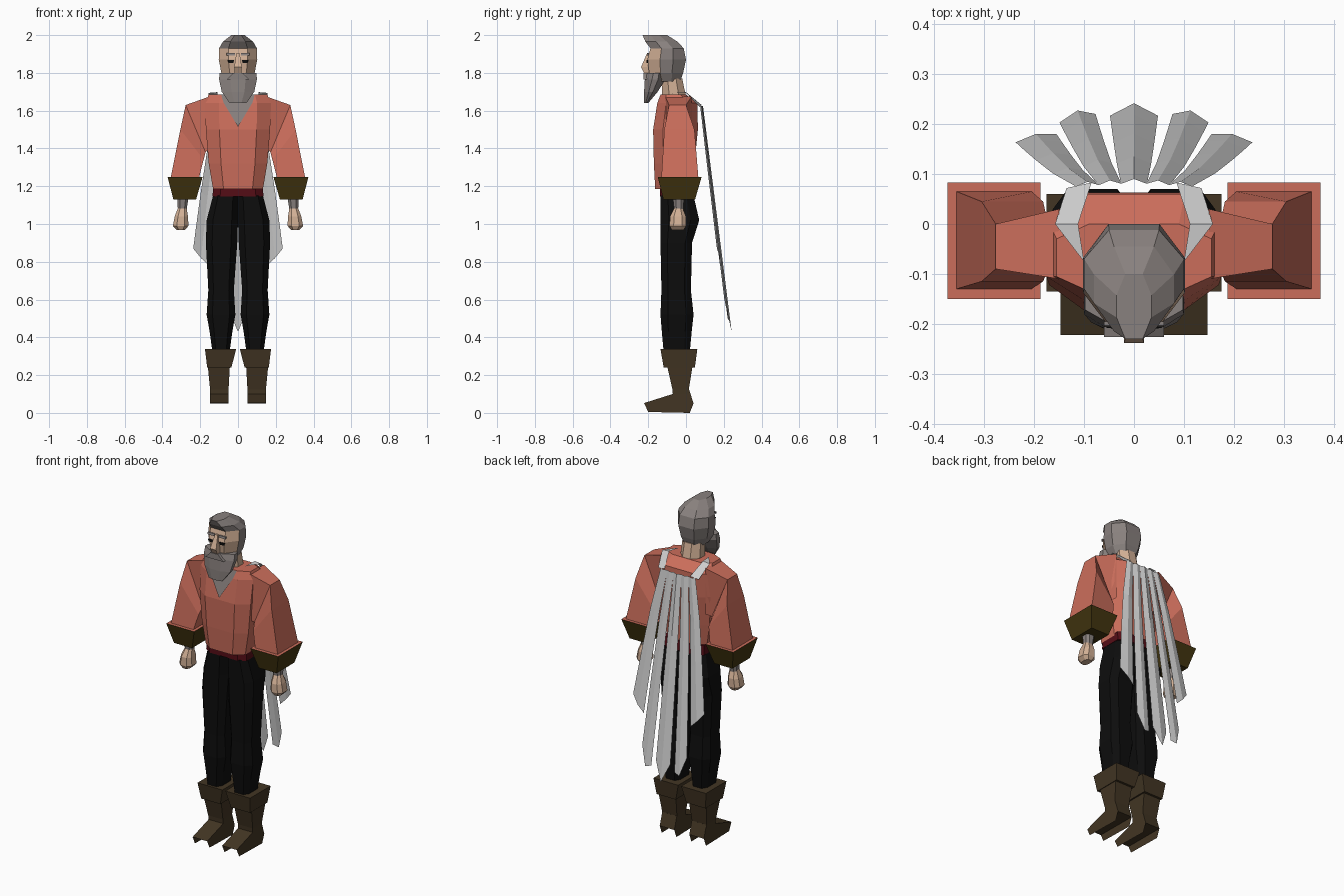
import bpy, bmesh
from mathutils import Vector

if "Cube" in bpy.data.objects:
    bpy.data.objects.remove(bpy.data.objects["Cube"])

def mat(name, r, g, b):
    m = bpy.data.materials.new(name)
    m.diffuse_color = (r, g, b, 1)
    m.use_nodes = True
    m.node_tree.nodes["Principled BSDF"].inputs["Base Color"].default_value = m.diffuse_color
    return m

RED = mat("shirt red", .60, .155, .105)
SKIN = mat("skin", .64, .43, .30)
HAIR = mat("hair grey", .25, .22, .21)
CAPE = mat("cape pale grey", .62, .62, .62)
OLIVE = mat("cuff olive", .055, .036, .005)
BOOT = mat("boot brown", .055, .036, .017)
BLACK = mat("trouser black", .004, .004, .004)
BELT = mat("belt dark red", .09, .004, .008)

def make(name, verts, faces, mats, rule=None):
    """Mesh object; rule(centre, normal) picks the material slot of a face."""
    bm = bmesh.new()
    vs = [bm.verts.new(v) for v in verts]
    for f in faces:
        bm.faces.new([vs[i] for i in f])
    bmesh.ops.recalc_face_normals(bm, faces=bm.faces)
    bm.normal_update()
    if rule:
        for f in bm.faces:
            f.material_index = rule(f.calc_center_median(), f.normal)
    me = bpy.data.meshes.new(name)
    bm.to_mesh(me)
    bm.free()
    for m in mats:
        me.materials.append(m)
    ob = bpy.data.objects.new(name, me)
    bpy.context.collection.objects.link(ob)
    return ob

def ring(z, x0, x1, y0, y1, c=0, d=None):
    """Rectangle, or octagon when the corner fractions c (x) and d (y) are given."""
    if not c:
        return [(x0, y0, z), (x1, y0, z), (x1, y1, z), (x0, y1, z)]
    a, b = (x1 - x0) / 2 * c, (y1 - y0) * (d or c / 2)
    return [(x0 + a, y0, z), (x1 - a, y0, z), (x1, y0 + b, z), (x1, y1 - b, z),
            (x1 - a, y1, z), (x0 + a, y1, z), (x0, y1 - b, z), (x0, y0 + b, z)]

def loft(name, rings, mats, s=1, caps=True, closed=True, rule=None):
    n = len(rings[0])
    verts = [(s * x, y, z) for r in rings for x, y, z in r]
    faces = []
    for k in range(len(rings) - 1):
        for i in range(n if closed else n - 1):
            j = (i + 1) % n
            faces.append((k*n + i, k*n + j, k*n + n + j, k*n + n + i))
    if caps and closed:
        faces += [tuple(range(n)), tuple(range(len(verts) - n, len(verts)))]
    return make(name, verts, faces, mats, rule)

def sym(rows, c, d=None):
    return [ring(z, -w, w, y0, y1, c, d) for z, w, y0, y1 in rows]

# head: hair with the front lower faces as skin
loft("head", sym([(1.755, .065, -.17, -.03), (1.80, .088, -.195, -.015), (1.87, .102, -.205, 0),
                  (1.93, .1, -.188, -.012), (1.965, .08, -.215, -.045), (2.0, .035, -.23, -.10)], .5, .33),
     [HAIR, SKIN], rule=lambda c, n: int(n.y < -.35 and c.z < 1.93))
loft("beard", sym([(1.64, .045, -.222, -.20), (1.70, .086, -.222, -.15), (1.765, .1, -.218, -.11),
                   (1.80, .098, -.205, -.11)], .6, .35), [HAIR])
loft("moustache", sym([(1.765, .06, -.226, -.19), (1.80, .025, -.226, -.19)], 0), [HAIR])
loft("nose", sym([(1.80, .018, -.222, -.19), (1.83, .02, -.238, -.19), (1.905, .009, -.206, -.18)], 0), [SKIN])
loft("neck", sym([(1.65, .065, -.125, .005), (1.77, .06, -.13, -.02)], .6), [SKIN])

# shirt body, neckline and belt
loft("shirt", sym([(1.185, .132, -.163, .035), (1.32, .155, -.17, .045), (1.5, .17, -.174, .063),
                   (1.64, .175, -.152, .06), (1.685, .155, -.135, .0)], .42, .22), [RED])
make("neckline", [(-.09, -.142, 1.686), (.09, -.142, 1.686), (.075, -.158, 1.64), (0, -.18, 1.515),
                  (-.075, -.158, 1.64)], [(0, 4, 3, 2, 1)], [HAIR])
loft("belt", sym([(1.145, .135, -.138, .052), (1.2, .131, -.138, .045)], .3), [BELT])

for s, side in ((1, "right"), (-1, "left")):
    # eyes and brows
    loft("eye_" + side, [ring(1.853, .025, .05, -.208, -.202), ring(1.868, .02, .055, -.208, -.202)], [BLACK], s)
    loft("brow_" + side, [ring(1.893, .015, .06, -.206, -.198), ring(1.905, .015, .06, -.203, -.195)], [HAIR], s)

    # sleeve: slanted rectangular sections from the shoulder to the wrist
    def section(xo, zo, xi, zi, y0, y1):
        return [(xi, y0, zi), (xo, y0, zo), (xo, y1, zo), (xi, y1, zi)]
    loft("sleeve_" + side, [section(.15, 1.675, .15, 1.40, -.11, .03), section(.277, 1.63, .172, 1.38, -.09, 0),
                            section(.305, 1.50, .182, 1.34, -.115, .045),
                            section(.355, 1.25, .205, 1.25, -.13, .065)], [RED], s)
    loft("cuff_" + side, [ring(1.13, .222, .342, -.12, .048), ring(1.25, .187, .373, -.15, .083)],
         [OLIVE, RED], s, rule=lambda c, n: int(n.z > .9))
    loft("wrist_" + side, [ring(1.07, .273, .318, -.062, -.015, .5), ring(1.14, .262, .322, -.07, -.01, .5)],
         [HAIR], s)
    loft("hand_" + side, [ring(.968, .282, .325, -.075, -.012, .5), ring(.99, .262, .345, -.087, .0, .5),
                          ring(1.04, .265, .335, -.085, .0, .5), ring(1.085, .272, .318, -.062, -.018, .5)],
         [SKIN], s)

    # trouser leg
    legs = [(.32, .045, .135, -.118, .02), (.43, .03, .15, -.128, .03), (.52, .014, .166, -.135, .04),
            (.65, .022, .157, -.13, .026), (.90, .004, .17, -.135, .032), (1.02, 0, .166, -.135, .07),
            (1.15, 0, .132, -.135, .04)]
    loft("leg_" + side, [ring(*r, .4, .22) for r in legs], [BLACK], s)

    # boot: turned-down top, shaft, and a foot with open ends below the arch
    loft("boot_top_" + side, [ring(.24, .035, .163, -.118, .047), ring(.338, .01, .175, -.135, .06)], [BOOT], s)
    loft("boot_shaft_" + side, [ring(.10, .05, .147, -.07, .022), ring(.125, .05, .148, -.072, .015),
                                ring(.25, .043, .16, -.10, .035)], [BOOT], s)
    prof = [(.02, 0), (.04, .05), (.016, .125), (-.07, .1), (-.222, .052), (-.2, .005)]
    verts = [(s * x, y, z) for x in (.05, .147) for y, z in prof]
    make("foot_" + side, verts, [tuple(range(6)), tuple(range(11, 5, -1))]
         + [(i, i + 1, i + 7, i + 6) for i in (1, 2, 3)] + [(4, 1, 7, 10)], [BOOT])

    # cape strap over the shoulder
    loft("cape_strap_" + side, [[(.085, .083, 1.63), (.135, .072, 1.62)], [(.112, 0, 1.698), (.158, 0, 1.694)],
                                [(.10, -.075, 1.692), (.112, -.06, 1.694)]], [CAPE], s, closed=False)

# cape: five folded strips fanning out; each has top/bottom centre, widths and end heights
def cape_strip(name, s, top, low, ends):
    rows = []
    for t in (0, .3, .6, .85, 1):
        row = []
        for k in (0, 1, 2):
            u = t ** .8
            x = top[0] + (low[0] - top[0]) * u + (k - 1) * (top[1] + (low[1] - top[1]) * u)
            z = 1.625 + (ends[k] - 1.625) * t
            row.append((x, .082 + (1.625 - z) * .127 - .06 * abs(x) + (.008 if k == 1 else 0), z))
        rows.append(row)
    loft(name, rows, [CAPE], s, closed=False)

cape_strip("cape_strip_middle", 1, (0, .026), (0, .048), (.54, .43, .54))
for s, side in ((1, "right"), (-1, "left")):
    cape_strip("cape_strip_inner_" + side, s, (.048, .023), (.113, .036), (.50, .49, .60))
    cape_strip("cape_strip_outer_" + side, s, (.093, .023), (.196, .041), (.78, .82, .87))
